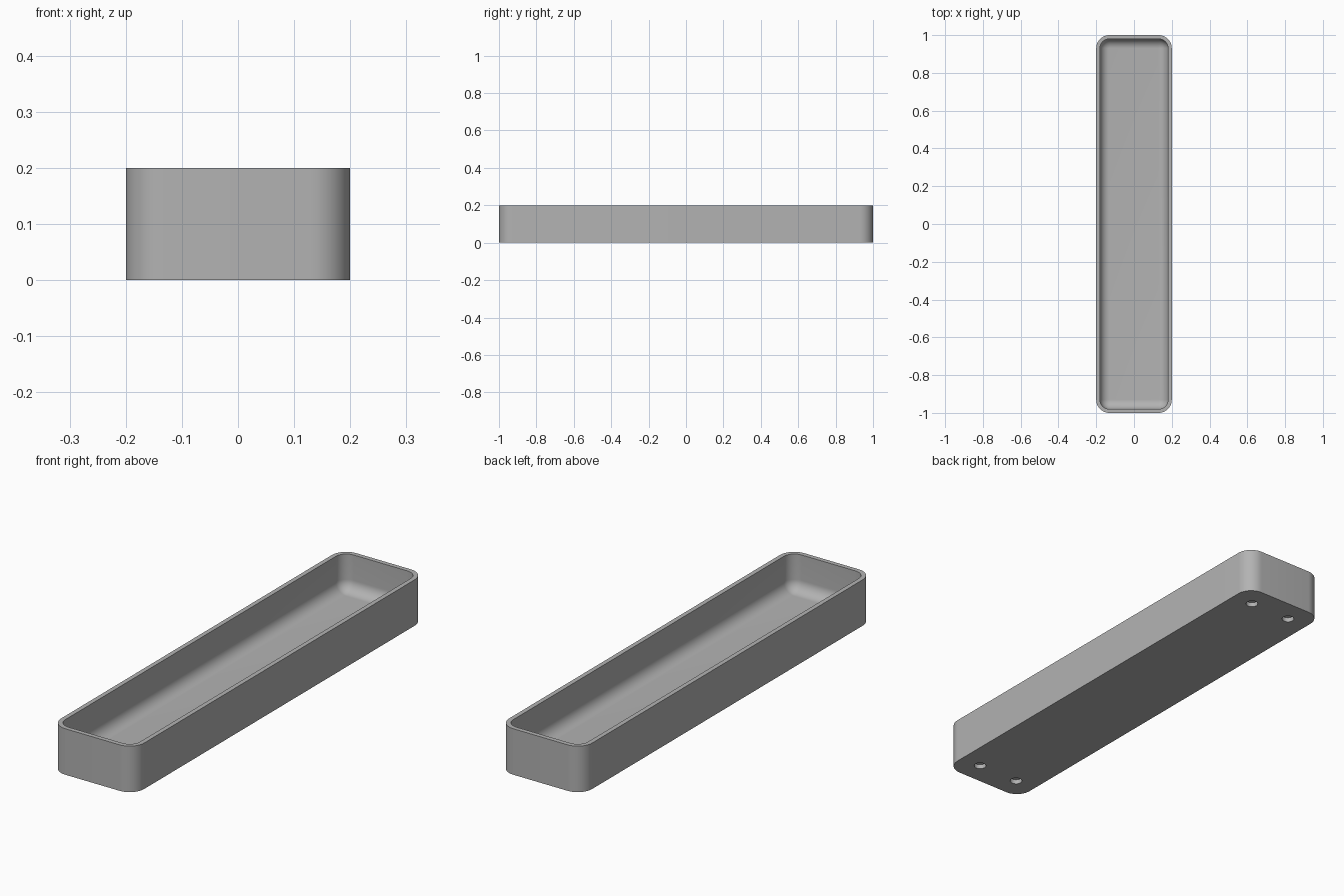
import bpy
import bmesh
from math import sin, cos, pi, radians

if "Cube" in bpy.data.objects:
    bpy.data.objects.remove(bpy.data.objects["Cube"], do_unlink=True)

HALF_X, HALF_Y, HEIGHT = 0.2, 1.0, 0.2
CORNER, WALL, FLOOR, FILLET = 0.07, 0.02, 0.04, 0.05
STEPS = 12  # segments per quarter round

grey = bpy.data.materials.new("plain grey")
grey.use_nodes = True
grey.diffuse_color = (0.45, 0.45, 0.45, 1)
grey.node_tree.nodes["Principled BSDF"].inputs["Base Color"].default_value = grey.diffuse_color


def rounded_ring(bm, inset, z):
    """Rounded rectangle of vertices, shrunk inward by inset."""
    r = max(CORNER - inset, 0)
    ring = []
    for quarter, (sx, sy) in enumerate([(1, 1), (-1, 1), (-1, -1), (1, -1)]):
        for i in range(STEPS + 1):
            a = (quarter + i / STEPS) * pi / 2
            ring.append(bm.verts.new((sx * (HALF_X - CORNER) + r * cos(a),
                                      sy * (HALF_Y - CORNER) + r * sin(a), z)))
    return ring


# Section from the outer base, over the rim, down the inside fillet
section = [(0, 0), (0, HEIGHT), (WALL, HEIGHT)]
for i in range(STEPS + 1):
    a = i / STEPS * pi / 2
    section.append((WALL + FILLET * (1 - cos(a)), FLOOR + FILLET * (1 - sin(a))))

bm = bmesh.new()
rings = [rounded_ring(bm, inset, z) for inset, z in section]
for low, high in zip(rings, rings[1:]):
    for i in range(len(low)):
        j = (i + 1) % len(low)
        bm.faces.new((low[i], low[j], high[j], high[i]))
bm.faces.new(rings[0][::-1])
bm.faces.new(rings[-1])
bmesh.ops.remove_doubles(bm, verts=bm.verts, dist=0.0001)
bmesh.ops.recalc_face_normals(bm, faces=bm.faces)
mesh = bpy.data.meshes.new("tray")
bm.to_mesh(mesh)
bm.free()
mesh.materials.append(grey)
tray = bpy.data.objects.new("tray", mesh)
bpy.context.collection.objects.link(tray)
bpy.context.view_layer.objects.active = tray

# Four shallow round sockets in the underside
HOLE_RADIUS, HOLE_DEPTH = 0.025, 0.02
for x in (-0.1, 0.1):
    for y in (-0.9, 0.9):
        bpy.ops.mesh.primitive_cylinder_add(vertices=32, radius=HOLE_RADIUS,
                                            depth=2 * HOLE_DEPTH, location=(x, y, 0))
        cutter = bpy.context.object
        cutter.name = "socket_cutter"
        cutter.hide_render = True
        cutter.data.materials.append(grey)
        bpy.context.view_layer.objects.active = tray
        cut = tray.modifiers.new("socket", "BOOLEAN")
        cut.operation, cut.solver, cut.object = "DIFFERENCE", "EXACT", cutter
        bpy.ops.object.modifier_apply(modifier=cut.name)
        bpy.data.objects.remove(cutter, do_unlink=True)

bpy.ops.object.select_all(action="DESELECT")
tray.select_set(True)
bpy.context.view_layer.objects.active = tray
bpy.ops.object.shade_smooth_by_angle(angle=radians(35))
